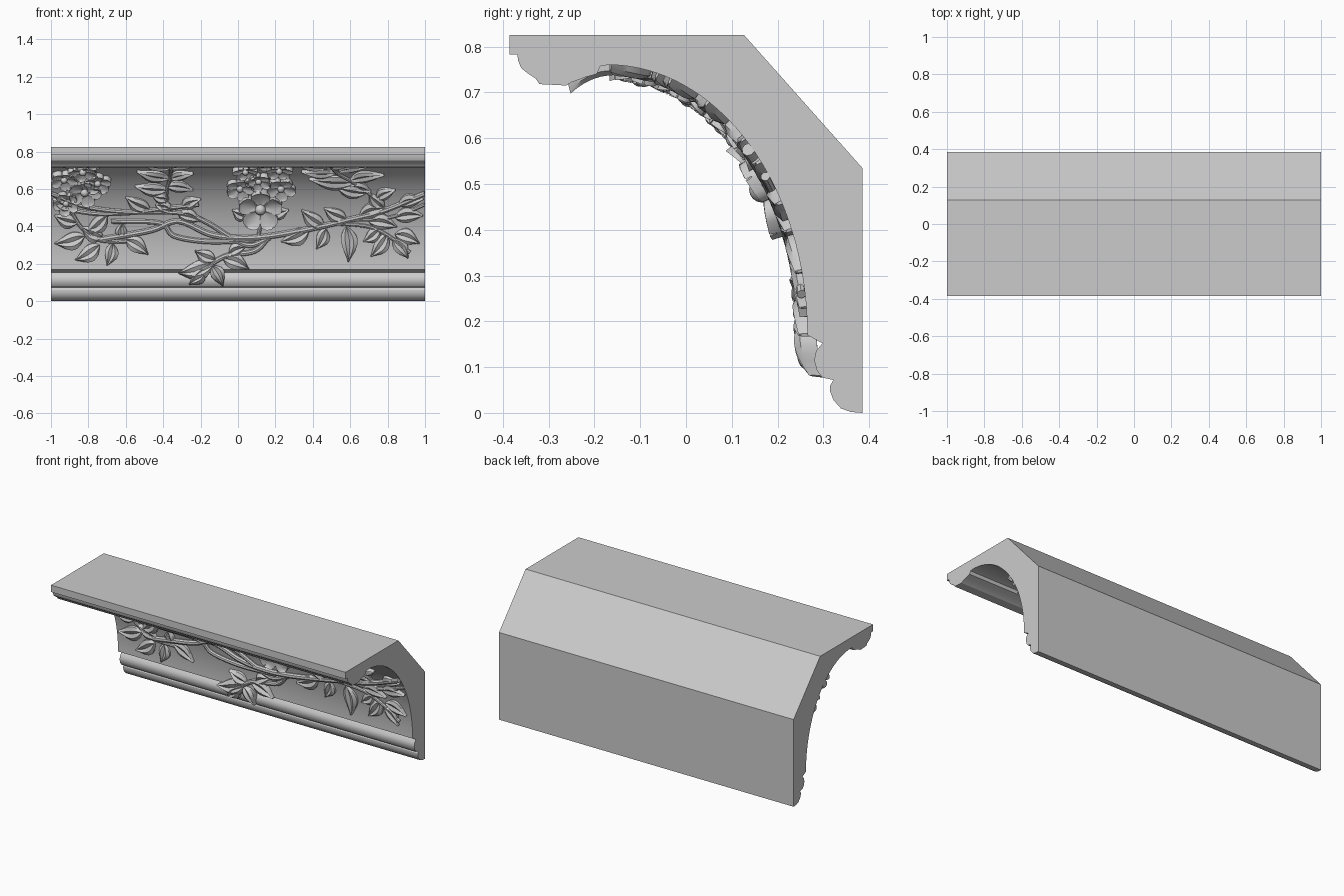
import bpy, bmesh
from math import sin, cos, asin, pi, sqrt, atan2
from mathutils import Vector

if "Cube" in bpy.data.objects:
    bpy.data.objects.remove(bpy.data.objects["Cube"])

# The cove is a quarter ellipse; ornament is laid out on it by x and arc angle
CY, CZ, A, B, R = -0.17, 0.17, 0.435, 0.59, 0.52


def surf(x, s, h):
    """Point on the cove at arc position s, raised h off the surface."""
    t = s / R
    y, z = CY + A * cos(t), CZ + B * sin(t)
    if t < 0:
        y += 1.2 * t * t                     # wrap over the lower bead
    if t > pi / 2:
        z -= 0.9 * (t - pi / 2) ** 2         # wrap over the upper bead
    n = Vector((0, -cos(t) / A, -sin(t) / B)).normalized()
    return Vector((max(-1, min(1, x)), y, z)) + n * h


def flat(x, z):
    """Front-view (x, z) to flat cove coordinates; values above 1 are arc angles."""
    return Vector((x, R * (z if z > 1 else asin((z - CZ) / B))))


def finish(name, bm, angle=0.7):
    bmesh.ops.recalc_face_normals(bm, faces=bm.faces)
    me = bpy.data.meshes.new(name)
    bm.to_mesh(me)
    bm.free()
    ob = bpy.data.objects.new(name, me)
    bpy.context.collection.objects.link(ob)
    bpy.ops.object.select_all(action='DESELECT')
    ob.select_set(True)
    bpy.context.view_layer.objects.active = ob
    bpy.ops.object.shade_smooth_by_angle(angle=angle)
    return ob


def blade(bm, a, b, w, h, petal=False):
    """Leaf (creased, pointed) or petal (round, cupped) from a to b."""
    d = b - a
    side = Vector((-d.y, d.x)).normalized()
    sec = ((-1, None), (-1, .55), (-.5, 1), (0, .55), (.5, 1), (1, .55), (1, None))
    if petal:
        sec = ((-1, None), (-1, 1), (-.5, .75), (0, .65), (.5, .75), (1, 1), (1, None))
    n, rows = 10, []
    for i in range(n + 1):
        u = i / n
        if petal:
            half, lift = w * sqrt(max(0, sin(pi * u ** 1.5))), 0.5 + 0.6 * u
        else:
            half, lift = w * 1.25 * sin(pi * u ** 0.85) * (1 - 0.3 * u), 0.65 + 0.35 * sin(pi * u)
        half = max(half, 0.003)
        bow = 0 if petal else 0.07 * d.length * sin(pi * u)
        row = []
        for v, k in sec:
            p = a + d * u + side * (half * v + bow)
            row.append(bm.verts.new(surf(p.x, p.y, -0.02 if k is None else h * k * lift)))
        rows.append(row)
    for r0, r1 in zip(rows, rows[1:]):
        for j in range(6):
            bm.faces.new((r0[j], r0[j + 1], r1[j + 1], r1[j]))
    bm.faces.new(rows[0])
    bm.faces.new(rows[-1])


def leaves(name, *items, h=0.024):
    bm = bmesh.new()
    for x0, z0, x1, z1 in items:
        a, b = flat(x0, z0), flat(x1, z1)
        blade(bm, a, b, 0.12 * (b - a).length + 0.02, h)
    finish(name, bm)


def flower(name, x, z, r, h, turn=0.3):
    bm = bmesh.new()
    c = flat(x, z)
    for i in range(5):
        q = turn + i * 2 * pi / 5
        e = Vector((cos(q), sin(q)))
        blade(bm, c + e * r * 0.12, c + e * r, r * 0.42, h, True)
    ball = bmesh.ops.create_uvsphere(bm, u_segments=12, v_segments=8, radius=r * 0.24)
    bmesh.ops.translate(bm, verts=ball['verts'], vec=surf(c.x, c.y, h * 0.6))
    finish(name, bm)


def vine(name, pts, r=0.013):
    """Tapered round stem through front-view points, half sunk in the cove."""
    p = [flat(*q) for q in pts]
    p = [2 * p[0] - p[1]] + p + [2 * p[-1] - p[-2]]
    path = []
    for i in range(1, len(p) - 2):
        a, b, c, d = p[i - 1:i + 3]
        for k in range(8):
            t = k / 8
            path.append(0.5 * (2 * b + (c - a) * t + (2 * a - 5 * b + 4 * c - d) * t * t
                               + (3 * b - a - 3 * c + d) * t ** 3))
    path.append(p[-2])
    bm, rings = bmesh.new(), []
    for i, q in enumerate(path):
        d = path[min(i + 1, len(path) - 1)] - path[max(i - 1, 0)]
        side = Vector((-d.y, d.x)).normalized()
        ring = []
        for k in range(8):
            o = q + side * r * cos(k * pi / 4)
            ring.append(bm.verts.new(surf(o.x, o.y, 0.008 + r * sin(k * pi / 4))))
        rings.append(ring)
    for r0, r1 in zip(rings, rings[1:]):
        for k in range(8):
            bm.faces.new((r0[k], r0[k - 1], r1[k - 1], r1[k]))
    bm.faces.new(rings[0])
    bm.faces.new(rings[-1])
    finish(name, bm)


# Moulding body: beads, cove, upper lip and flat back, extruded along x
profile = [(.385, 0), (.36, .002), (.338, .01), (.322, .028), (.315, .046), (.315, .06),
           (.322, .072), (.298, .077), (.286, .092), (.28, .115), (.284, .135), (.298, .152)]
profile += [(CY + A * cos(i * pi / 64), CZ + B * sin(i * pi / 64)) for i in range(33)]
profile += [(-.187, .757), (-.195, .74), (-.22, .733), (-.25, .722), (-.262, .715), (-.32, .718),
            (-.328, .73), (-.345, .741), (-.36, .753), (-.367, .77), (-.368, .783),
            (-.385, .783), (-.385, .825), (.127, .825), (.385, .535)]
bm = bmesh.new()
face = bm.faces.new([bm.verts.new((-1, y, z)) for y, z in profile])
ext = bmesh.ops.extrude_face_region(bm, geom=[face], use_keep_orig=True)
bmesh.ops.translate(bm, vec=(2, 0, 0), verts=[v for v in ext['geom'] if isinstance(v, bmesh.types.BMVert)])
finish("moulding_body", bm, 0.5)

# Vines
vine("main_vine", [(-.74, .33), (-.47, .38), (-.32, .43), (-.15, .36), (.01, .34), (.17, .35),
                   (.39, .39), (.6, .44), (.79, .49), (1, .58)], 0.015)
vine("upper_left_vine", [(-1, .58), (-.82, .51), (-.58, .48), (-.39, .5), (-.21, .52)])
vine("crossing_vine", [(-.95, .5), (-.74, .47), (-.47, .48), (-.28, .47), (-.16, .42),
                       (-.05, .35), (.06, .3), (.17, .34)])
vine("lower_vine", [(-.68, .43), (-.42, .42), (-.34, .35), (-.15, .32), (.09, .33)])
vine("hanging_stem", [(.17, .35), (.09, .27), (-.07, .24), (-.2, .16)])
vine("right_fork", [(.5, .42), (.7, .4), (.82, .34), (.92, .26)], 0.01)
vine("far_right_vine", [(.6, .44), (.75, .44), (.88, .47), (1, .52)], 0.01)
vine("left_rising_stem", [(-.39, .5), (-.38, .6), (-.36, .68), (-.36, 1.45)], 0.01)
vine("right_rising_stem", [(.79, .49), (.7, .58), (.6, .65), (.52, .7), (.47, 1.45)], 0.01)
vine("flower_stem", [(.11, .35), (.12, .42), (.12, .49)], 0.01)
vine("left_drooping_stem", [(-.9, .5), (-.84, .4), (-.74, .33), (-.6, .32)], 0.01)

# Leaf sprays
leaves("left_leaves", (-.86, .42, -.98, .46), (-.82, .35, -.98, .31), (-.74, .3, -.87, .22),
       (-.67, .31, -.7, .19), (-.6, .33, -.48, .25), (-.72, .34, -.84, .4),
       (-.7, .46, -.82, .36), (-.62, .34, -.62, .42), (-.88, .5, -.99, .55))
leaves("centre_left_leaves", (-.47, .49, -.6, .56), (-.44, .52, -.34, .47), (-.3, .5, -.2, .55),
       (-.32, .47, -.2, .43), (-.38, .6, -.55, .62), (-.38, .62, -.24, .6),
       (-.37, .66, -.54, .7), (-.36, .66, -.24, .69), (-.37, .55, -.46, .57))
leaves("hanging_leaves", (-.13, .2, -.32, .15), (-.18, .17, -.26, .09), (-.14, .19, -.08, .08),
       (-.08, .23, .06, .17), (-.05, .25, .04, .29), (-.12, .22, -.23, .27), h=0.03)
leaves("right_leaves", (.38, .38, .23, .32), (.46, .4, .34, .49), (.58, .44, .46, .5),
       (.47, .39, .42, .28), (.58, .4, .59, .21), (.65, .46, .8, .5), (.7, .43, .85, .4),
       (.76, .39, .67, .32), (.8, .36, .71, .24), (.83, .33, .91, .23))
leaves("far_right_leaves", (.84, .36, .97, .31), (.84, .45, .99, .46), (.86, .52, .99, .55),
       (.78, .5, .7, .58), (.68, .58, .52, .62), (.62, .64, .38, .66), (.6, .65, .78, .68),
       (.6, .62, .71, .59), (.52, .69, .34, .7), (.54, .7, .7, 1.25), (.74, .55, .84, .6))

# Leaves continuing onto the upper part of the cove, behind the lip
for side, cx in (("left", -.36), ("right", .47)):
    leaves(side + "_upper_leaves", *[(cx, t, cx + k * dx, t + dt) for k in (-1, 1)
           for t, dx, dt in ((1.18, .15, .14), (1.36, .15, .2))], (cx, 1.45, cx, 1.77))

# Blossoms with surrounding foliage
flower("centre_flower", .12, .5, .12, .045)
for i, (dx, z, r) in enumerate([(-.1, .61, .075), (.12, .61, .08), (.0, .65, .07),
                                (-.07, 1.13, .07), (.11, 1.15, .075), (.02, 1.38, .085)]):
    flower("centre_blossom_%d" % i, .11 + dx, z, r, .03, i)
for i, (x, z, r) in enumerate([(-.82, .59, .09), (-.92, .53, .07), (-.75, .64, .075),
                               (-.93, .66, .075), (-.83, 1.13, .08), (-.8, 1.4, .085)]):
    flower("left_blossom_%d" % i, x, z, r, .032, i * 0.8)
leaves("flower_leaves", (.05, .45, -.03, .49), (.19, .45, .27, .49), (-.85, 1.25, -.98, 1.4),
       (.03, 1.3, -.08, 1.5), (.2, 1.3, .28, 1.5), (-.76, 1.25, -.64, 1.45))
